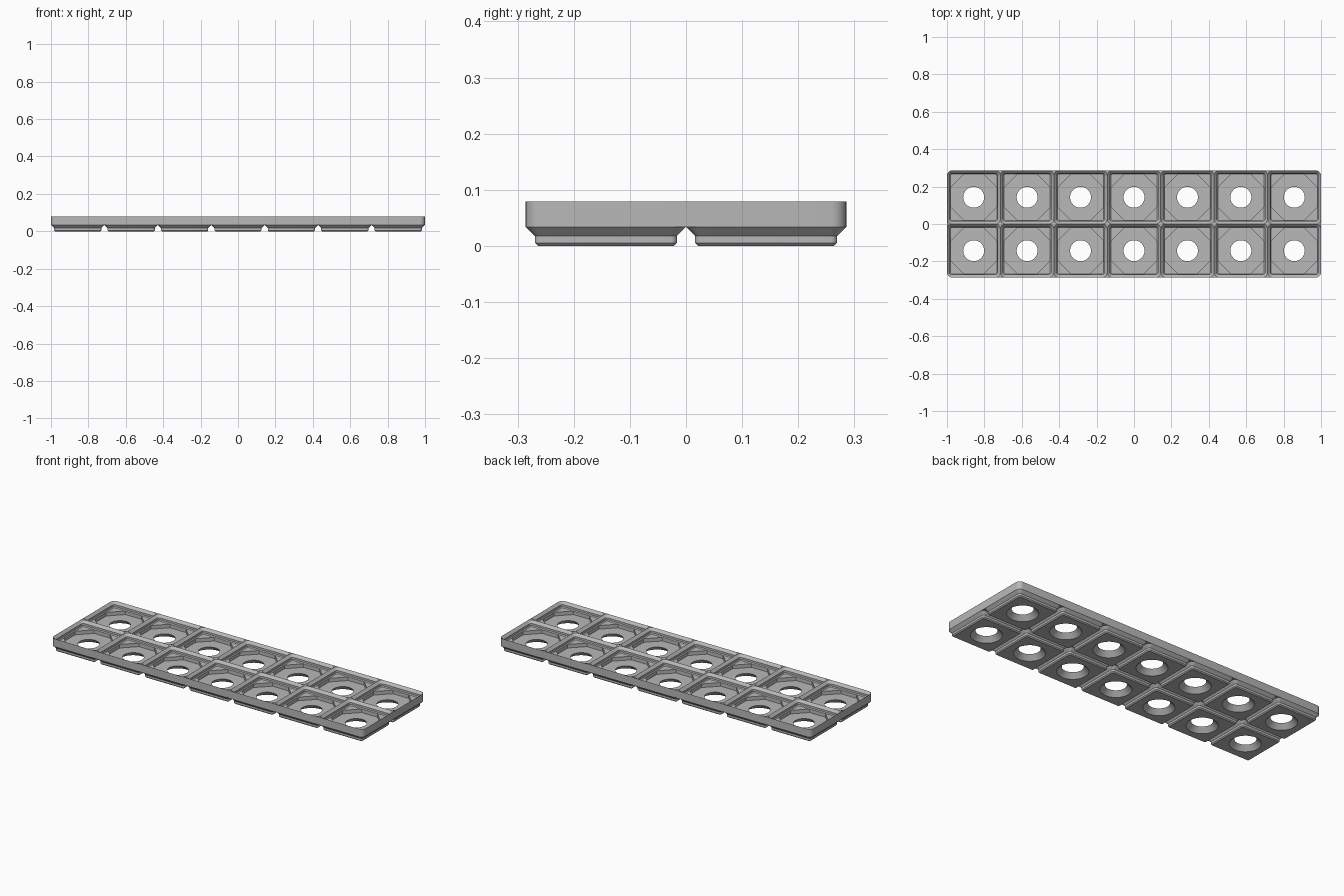
import bpy, bmesh
from math import sin, cos, pi

if "Cube" in bpy.data.objects:
    bpy.data.objects.remove(bpy.data.objects["Cube"], do_unlink=True)

COLS, ROWS, SEGS = 7, 2, 32
PER_CORNER = SEGS // 4
HALF = 1 / COLS              # half the cell pitch
UNIT = HALF / 21             # plate is laid out on a 42-unit pitch
RADIUS = 4 * UNIT            # corner radius at full cell size
RIM_Z, WALL_Z = 0.079, 0.034
PAD_Z, FLOOR_Z = 0.048, 0.027

bm = bmesh.new()


def rounded_loop(cx, cy, hx, hy, r, z):
    """Counter-clockwise rounded rectangle, starting at the +x +y corner."""
    pts = []
    for q, (sx, sy) in enumerate([(1, 1), (-1, 1), (-1, -1), (1, -1)]):
        for j in range(PER_CORNER):
            a = pi / 2 * (q + j / (PER_CORNER - 1))
            pts.append(bm.verts.new((cx + sx * (hx - r) + r * cos(a),
                                     cy + sy * (hy - r) + r * sin(a), z)))
    return pts


def cell_loop(cx, cy, inset, z):
    h = HALF - inset * UNIT
    return rounded_loop(cx, cy, h, h, RADIUS - inset * UNIT, z)


def radial_loop(cx, cy, r, z, octagon=False):
    pts = []
    for i in range(SEGS):
        a = 2 * pi * i / SEGS
        d = r
        if octagon:
            off = (a + pi / 8) % (pi / 4) - pi / 8
            d = r / cos(off)
        pts.append(bm.verts.new((cx + d * cos(a), cy + d * sin(a), z)))
    return pts


def skin(loops):
    for a, b in zip(loops, loops[1:]):
        for i in range(SEGS):
            k = (i + 1) % SEGS
            bm.faces.new((a[i], a[k], b[k], b[i]))


def build_cell(col, row):
    cx = (2 * col - COLS + 1) * HALF
    cy = (2 * row - ROWS + 1) * HALF

    # Stepped pocket
    pocket = [cell_loop(cx, cy, inset, z) for inset, z in
              ((0, RIM_Z), (2.15, RIM_Z - 2.15 * UNIT),
               (2.15, PAD_Z + 0.7 * UNIT), (2.85, PAD_Z))]
    skin(pocket)

    # Octagonal recess and countersunk hole, running on into the stepped foot
    oct_r = HALF - 2.85 * UNIT
    pad_edge = radial_loop(cx, cy, oct_r, PAD_Z, True)
    foot = [cell_loop(cx, cy, inset, z) for inset, z in
            ((3.2, 0), (2.4, 0.8 * UNIT), (2.4, 2.6 * UNIT), (0, WALL_Z))]
    skin([pad_edge,
          radial_loop(cx, cy, oct_r, FLOOR_Z, True),
          radial_loop(cx, cy, 0.056, FLOOR_Z),
          radial_loop(cx, cy, 0.082, 0)] + foot)

    for q, (sx, sy) in enumerate([(1, 1), (-1, 1), (-1, -1), (1, -1)]):
        s = q * PER_CORNER
        arc = slice(s, s + PER_CORNER)
        # Corner pad between the octagon and the pocket wall
        first = pad_edge[s + PER_CORNER // 4]
        last = pad_edge[s + 3 * PER_CORNER // 4]
        bm.faces.new([first] + pocket[-1][arc] + [last])
        # Fill between neighbouring rounded corners
        outer_x = col == (COLS - 1 if sx > 0 else 0)
        outer_y = row == (ROWS - 1 if sy > 0 else 0)
        if outer_x and outer_y:
            continue
        for loop, z, up in ((pocket[0], RIM_Z, True), (foot[-1], WALL_Z, False)):
            tip = bm.verts.new((cx + sx * HALF, cy + sy * HALF, z))
            pts = loop[arc]
            for a, b in zip(pts, pts[1:]):
                bm.faces.new((tip, b, a) if up else (tip, a, b))


for col in range(COLS):
    for row in range(ROWS):
        build_cell(col, row)

# Outer wall
skin([rounded_loop(0, 0, COLS * HALF, ROWS * HALF, RADIUS, z)
      for z in (WALL_Z, RIM_Z)])
bmesh.ops.remove_doubles(bm, verts=bm.verts[:], dist=1e-5)

mesh = bpy.data.meshes.new("grid_plate")
bm.to_mesh(mesh)
bm.free()
plate = bpy.data.objects.new("grid_plate", mesh)
bpy.context.collection.objects.link(plate)

# Plain grey
grey = bpy.data.materials.new("plain_grey")
grey.use_nodes = True
color = (0.48, 0.48, 0.48, 1)
grey.diffuse_color = color
grey.node_tree.nodes["Principled BSDF"].inputs["Base Color"].default_value = color
mesh.materials.append(grey)

bpy.ops.object.select_all(action='DESELECT')
plate.select_set(True)
bpy.context.view_layer.objects.active = plate
bpy.ops.object.shade_smooth_by_angle(angle=pi / 6)
